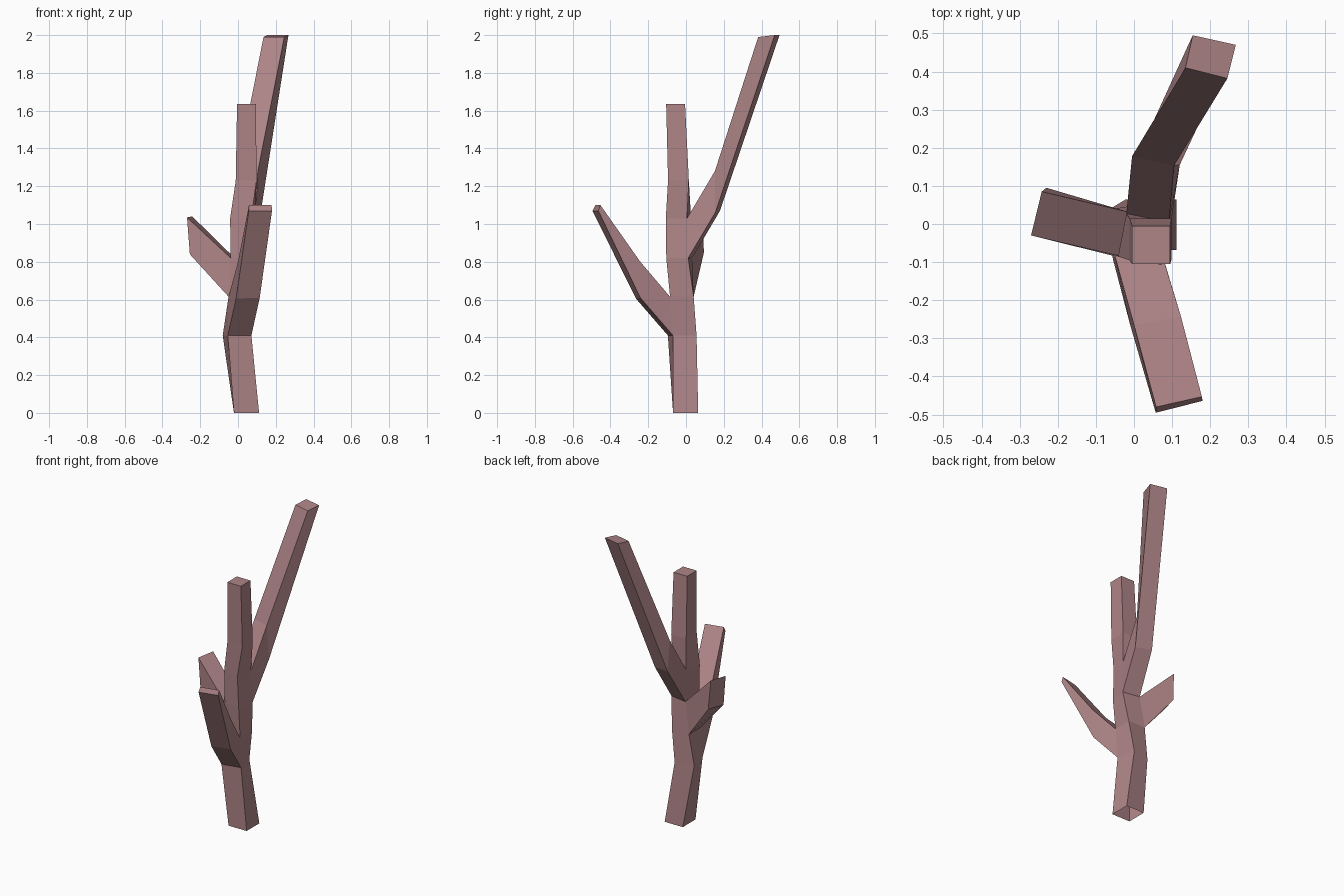
import bpy, bmesh
from math import radians
from mathutils import Matrix, Vector

if "Cube" in bpy.data.objects:
    bpy.data.objects.remove(bpy.data.objects["Cube"])

bm = bmesh.new()


def square(cx, cy, z, width, turn):
    """Square trunk ring: front left, front right, back right, back left."""
    rot = Matrix.Rotation(radians(turn), 3, 'Z')
    h = width / 2
    return [bm.verts.new(Vector((cx, cy, z)) + rot @ Vector((x, y, 0)))
            for x, y in ((-h, -h), (h, -h), (h, h), (-h, h))]


def bridge(a, b, skip=()):
    for i in range(4):
        if i not in skip:
            j = (i + 1) % 4
            bm.faces.new((a[i], a[j], b[j], b[i]))


def branch(level, side, *sections):
    """Extend one open trunk side through the given sections and cap the tip."""
    lo, hi, n = rings[level], rings[level + 1], (side + 1) % 4
    last = [lo[side], lo[n], hi[n], hi[side]]
    for section in sections:
        new = [bm.verts.new(p) for p in section]
        bridge(last, new)
        last = new
    bm.faces.new(last)


# Trunk, open at the bottom; each branch leaves from one side of a segment
FRONT, BACK, LEFT = 0, 2, 3
rings = [square(*r) for r in (
    (0.045, -0.002, 0.0, 0.133, 0),
    (-0.005, -0.02, 0.41, 0.128, 12),
    (0.0125, -0.022, 0.615, 0.125, 0),
    (0.03, -0.036, 0.82, 0.118, -10),
    (0.025, -0.04, 1.03, 0.114, -11),
    (0.043, -0.04, 1.23, 0.11, 0),
    (0.045, -0.055, 1.635, 0.10, 0))]
openings = {1: FRONT, 2: LEFT, 3: BACK}
for i in range(len(rings) - 1):
    bridge(rings[i], rings[i + 1], (openings.get(i),))
bm.faces.new(rings[-1])

# Front branch
branch(1, FRONT,
       [(-0.01, -0.265, 0.605), (0.115, -0.242, 0.61),
        (0.123, -0.242, 0.80), (0.0, -0.265, 0.80)],
       [(0.057, -0.495, 1.07), (0.18, -0.464, 1.07),
        (0.178, -0.453, 1.10), (0.058, -0.48, 1.10)])
# Left stub
branch(2, LEFT,
       [(-0.23, 0.095, 0.85), (-0.255, -0.03, 0.84),
        (-0.27, -0.03, 1.035), (-0.242, 0.085, 1.04)])
# Tall back branch
branch(3, BACK,
       [(0.12, 0.155, 1.06), (0.01, 0.18, 1.07),
        (-0.005, 0.178, 1.28), (0.105, 0.153, 1.28)],
       [(0.267, 0.47, 2.0), (0.154, 0.495, 2.0),
        (0.135, 0.41, 1.99), (0.245, 0.382, 1.99)])

mesh = bpy.data.meshes.new("bare_tree")
bm.to_mesh(mesh)
bm.free()
tree = bpy.data.objects.new("bare_tree", mesh)
bpy.context.collection.objects.link(tree)

bark = bpy.data.materials.new("bark")
bark.diffuse_color = (0.43, 0.235, 0.245, 1)
bark.use_nodes = True
bark.node_tree.nodes["Principled BSDF"].inputs["Base Color"].default_value = bark.diffuse_color
mesh.materials.append(bark)
